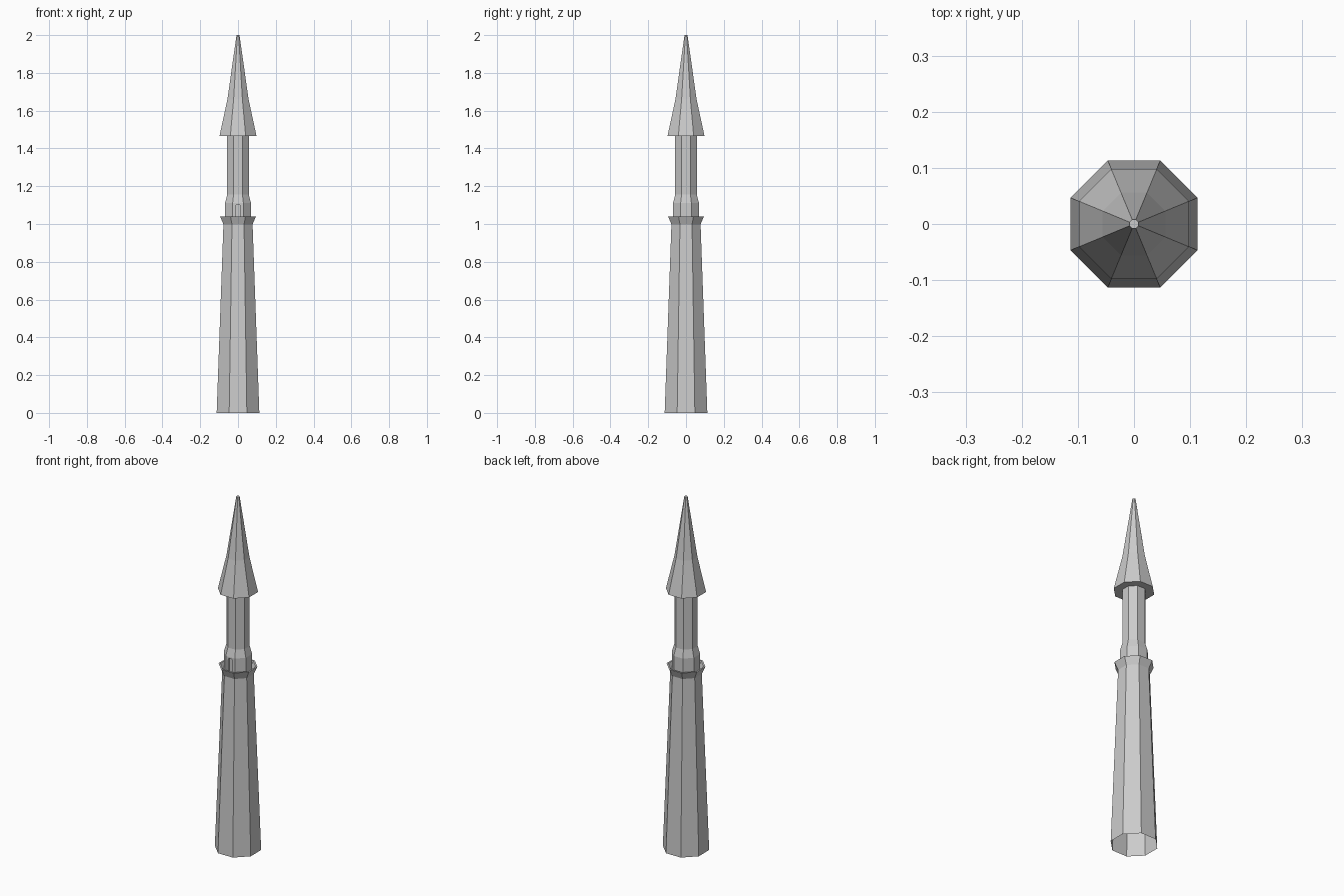
import bpy, bmesh, math

if "Cube" in bpy.data.objects:
    bpy.data.objects.remove(bpy.data.objects["Cube"])

SIDES = 8


def finish(name, bm):
    bmesh.ops.recalc_face_normals(bm, faces=bm.faces)
    me = bpy.data.meshes.new(name)
    bm.to_mesh(me)
    bm.free()
    ob = bpy.data.objects.new(name, me)
    bpy.context.collection.objects.link(ob)
    return ob


def octagon_loft(name, profile, cap_bottom=False, cap_top=False, closed=False):
    """Stack octagons; profile = (distance to flat side, height)."""
    bm = bmesh.new()
    rings = []
    for a, z in profile:
        r = a / math.cos(math.pi / SIDES)
        rings.append([bm.verts.new((r * math.cos((k + .5) * math.tau / SIDES),
                                    r * math.sin((k + .5) * math.tau / SIDES), z))
                      for k in range(SIDES)])
    pairs = list(zip(rings, rings[1:]))
    if closed:
        pairs.append((rings[-1], rings[0]))
    for lo, hi in pairs:
        for k in range(SIDES):
            n = (k + 1) % SIDES
            bm.faces.new((lo[k], lo[n], hi[n], hi[k]))
    if cap_bottom:
        bm.faces.new(rings[0][::-1])
    if cap_top:
        bm.faces.new(rings[-1])
    return finish(name, bm)


# Tapered shaft, open underneath, with the balcony floor as its top
octagon_loft("shaft", [(.113, 0), (.077, 1.0), (.077, 1.01)], cap_top=True)

# Flared balcony parapet
octagon_loft("balcony_parapet", [(.077, .998), (.083, 1.012), (.095, 1.04),
                                 (.086, 1.04), (.075, 1.012)], closed=True)

# Narrow upper tower with a sloped shoulder
upper = octagon_loft("upper_tower", [(.069, 1.005), (.069, 1.11), (.057, 1.155),
                                     (.057, 1.47)], cap_bottom=True, cap_top=True)

# Spire with a slight kink and a blunt tip
octagon_loft("spire", [(.098, 1.466), (.056, 1.66), (.008, 2.0)],
             cap_bottom=True, cap_top=True)

# Arched doorway recessed into the front of the upper tower
bm = bmesh.new()
w, spring = .014, 1.09
outline = [(-w, 1.012), (w, 1.012)]
outline += [(w * math.cos(i * math.pi / 6), spring + w * math.sin(i * math.pi / 6))
            for i in range(7)]
face = bm.faces.new([bm.verts.new((x, -.09, z)) for x, z in outline])
ext = bmesh.ops.extrude_face_region(bm, geom=[face])
bmesh.ops.translate(bm, vec=(0, .032, 0),
                    verts=[g for g in ext["geom"] if isinstance(g, bmesh.types.BMVert)])
cutter = finish("doorway_cutter", bm)
cutter.hide_render = True
cutter.hide_set(True)
mod = upper.modifiers.new("doorway", "BOOLEAN")
mod.operation = "DIFFERENCE"
mod.solver = "EXACT"
mod.object = cutter
